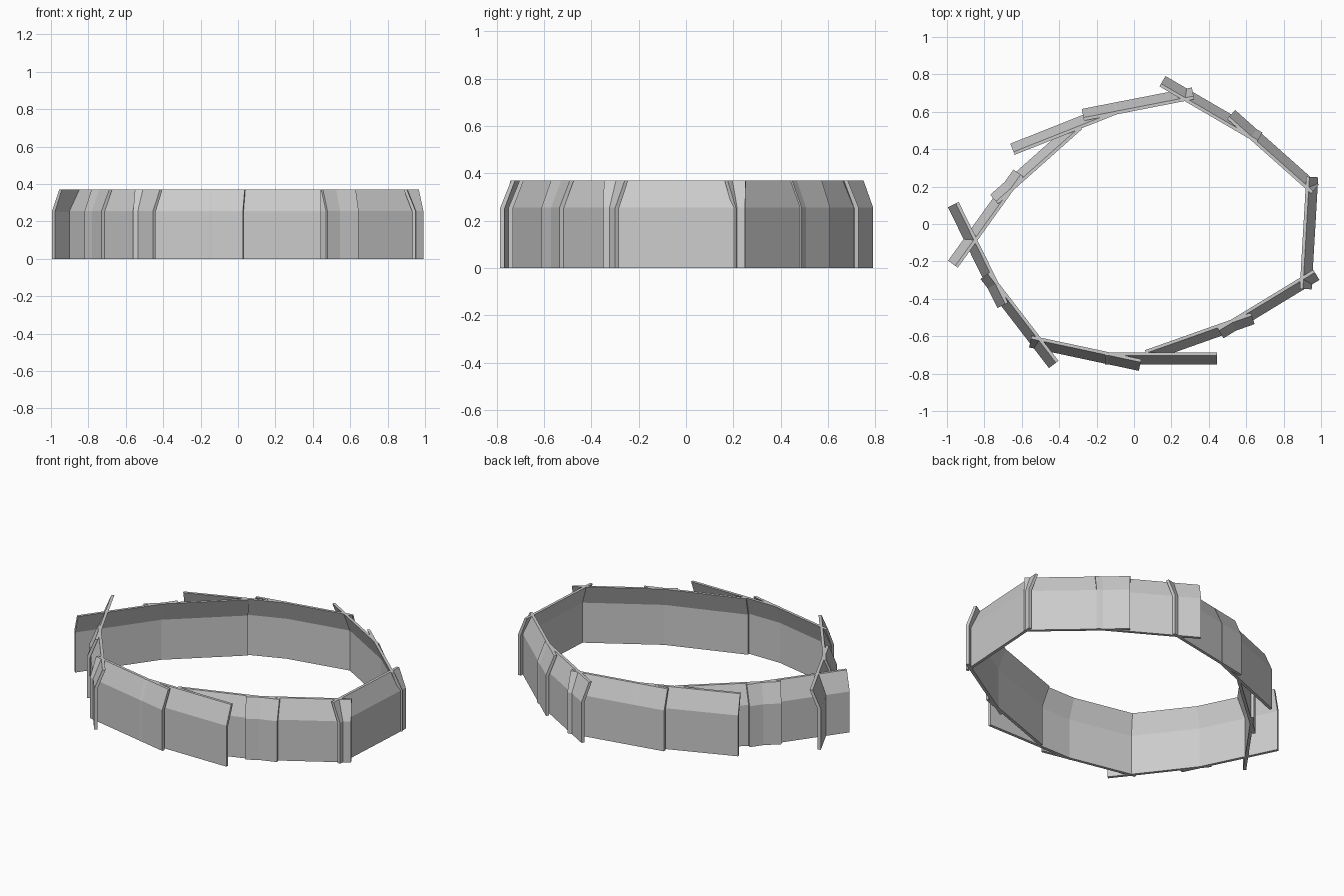
import bpy, bmesh
from mathutils import Vector

if "Cube" in bpy.data.objects:
    bpy.data.objects.remove(bpy.data.objects["Cube"])

LENGTH = 0.6
# cross-section: (inward offset, height); upright wall with a top leaning inward
PROFILE = [(0, 0), (0, 0.255), (0.047, 0.37), (0.064, 0.37), (0.018, 0.25), (0.018, 0)]

# outer foot line of every panel, seen from above: x1, y1, x2, y2
PANELS = [
    (-0.155, -0.75, 0.445, -0.75),
    (-0.56, -0.66, 0.025, -0.785),
    (-0.82, -0.295, -0.455, -0.77),
    (-0.995, 0.09, -0.73, -0.45),
    (-0.993, -0.195, -0.645, 0.29),
    (-0.77, 0.155, -0.32, 0.555),
    (-0.66, 0.43, -0.105, 0.65),
    (-0.28, 0.615, 0.31, 0.73),
    (0.17, 0.79, 0.685, 0.49),
    (0.54, 0.61, 0.99, 0.21),
    (0.985, 0.25, 0.95, -0.35),
    (0.99, -0.30, 0.48, -0.61),
    (0.645, -0.535, 0.08, -0.735),
]


def wall_panel(index, x1, y1, x2, y2):
    a, b = Vector((x1, y1, 0)), Vector((x2, y2, 0))
    mid, along = (a + b) / 2, (b - a).normalized()
    inward = Vector((-along.y, along.x, 0))
    if inward.dot(mid) > 0:
        inward = -inward
    bm = bmesh.new()
    rings = []
    for side in (-1, 1):
        end = mid + along * side * LENGTH / 2
        rings.append([bm.verts.new(end + inward * d + Vector((0, 0, z))) for d, z in PROFILE])
    n = len(PROFILE)
    for i in range(n):
        j = (i + 1) % n
        bm.faces.new((rings[0][i], rings[0][j], rings[1][j], rings[1][i]))
    # end caps, split at the bend
    for r in rings:
        bm.faces.new((r[0], r[1], r[4], r[5]))
        bm.faces.new((r[1], r[2], r[3], r[4]))
    bmesh.ops.recalc_face_normals(bm, faces=bm.faces)
    mesh = bpy.data.meshes.new(f"wall_panel_{index:02d}")
    bm.to_mesh(mesh)
    bm.free()
    bpy.context.collection.objects.link(bpy.data.objects.new(mesh.name, mesh))


# ring of overlapping bent panels
for k, line in enumerate(PANELS, 1):
    wall_panel(k, *line)
